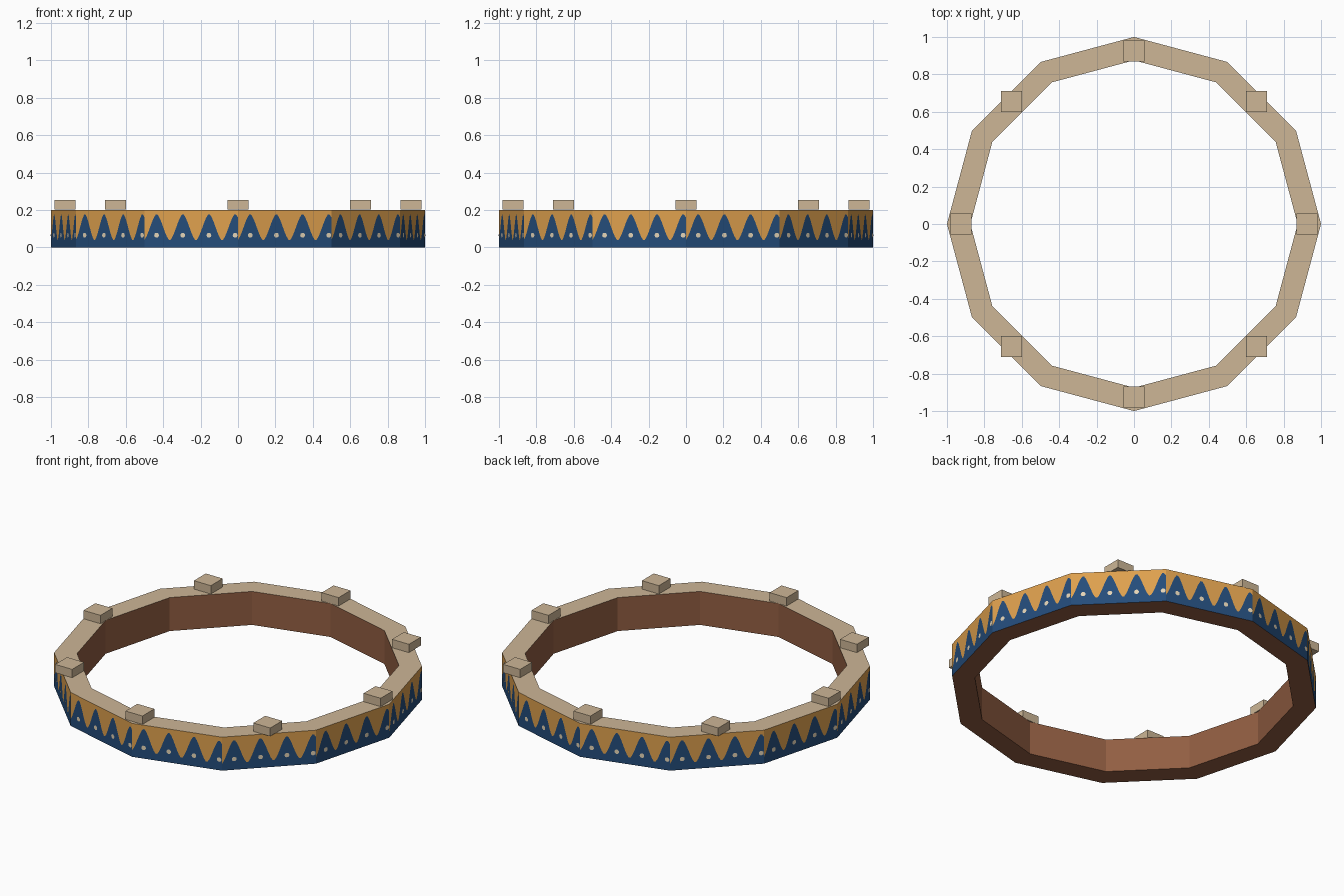
import bpy, bmesh, math
from mathutils import Vector

if "Cube" in bpy.data.objects:
    bpy.data.objects.remove(bpy.data.objects["Cube"])

SIDES, R_OUT, R_IN, H = 12, 1.0, 0.875, 0.2
PEAKS = (0.13, 0.41, 0.69, 0.97)      # repeated motif along each facet
PERIOD = 0.28


def material(name, r, g, b):
    lin = [((c / 255 + 0.055) / 1.055) ** 2.4 for c in (r, g, b)]
    m = bpy.data.materials.new(name)
    m.diffuse_color = (*lin, 1)
    m.use_nodes = True
    m.node_tree.nodes["Principled BSDF"].inputs["Base Color"].default_value = m.diffuse_color
    return m


tan = material("pale wood", 205, 182, 150)
brown = material("brown wood", 146, 94, 66)
ochre = material("ochre paint", 222, 160, 78)
blue = material("blue paint", 36, 76, 122)
cream = material("cream paint", 228, 212, 182)


def finish(name, bm, mats):
    me = bpy.data.meshes.new(name)
    bm.to_mesh(me)
    bm.free()
    for m in mats:
        me.materials.append(m)
    ob = bpy.data.objects.new(name, me)
    bpy.context.collection.objects.link(ob)
    return ob


def corner(i, r, z=0.0):
    a = math.tau * i / SIDES
    return Vector((r * math.cos(a), r * math.sin(a), z))


def face(bm, pts, mat):
    f = bm.faces.new([bm.verts.new(p) for p in pts])
    f.material_index = mat


def wave(t):
    # rounded zigzag between z 0.035 and 0.18
    ph = (t - PEAKS[0]) / PERIOD
    tri = 1 - 4 * abs(ph - round(ph))
    return 0.108 + 0.072 * (0.65 * math.cos(math.tau * ph) + 0.35 * tri)


# ring body: top, underside and inner wall
bm = bmesh.new()
for i in range(SIDES):
    j = i + 1
    face(bm, [corner(i, R_IN, H), corner(i, R_OUT, H), corner(j, R_OUT, H), corner(j, R_IN, H)], 0)
    face(bm, [corner(i, R_IN), corner(j, R_IN), corner(j, R_OUT), corner(i, R_OUT)], 1)
    face(bm, [corner(j, R_IN), corner(i, R_IN), corner(i, R_IN, H), corner(j, R_IN, H)], 1)
finish("ring_body", bm, [tan, brown])

# painted outer wall: blue below the wave, ochre above
bm = bmesh.new()
COLS = 50
up = Vector((0, 0, 1))
for i in range(SIDES):
    a, b = corner(i, R_OUT), corner(i + 1, R_OUT)
    for k in range(COLS):
        t0, t1 = k / COLS, (k + 1) / COLS
        p, q = a.lerp(b, t0), a.lerp(b, t1)
        z0, z1 = up * wave(t0), up * wave(t1)
        face(bm, [p, q, q + z1, p + z0], 0)
        face(bm, [p + z0, q + z1, q + up * H, p + up * H], 1)
finish("painted_outer_wall", bm, [blue, ochre])

# cream dots under each peak, as thin plates
bm = bmesh.new()
for i in range(SIDES):
    a, b = corner(i, R_OUT), corner(i + 1, R_OUT)
    along = (b - a).normalized()
    out = along.cross(up) * 0.002
    for t in PEAKS:
        c = a.lerp(b, t) + up * 0.065 + out
        face(bm, [c + 0.0135 * (along * math.cos(math.tau * n / 10) + up * math.sin(math.tau * n / 10))
                  for n in range(10)], 0)
finish("cream_dots", bm, [cream])

# eight square blocks on the rim, all aligned to the axes
for n in range(8):
    ang = math.tau * n / 8
    bm = bmesh.new()
    bmesh.ops.create_cube(bm, size=1)
    bmesh.ops.scale(bm, vec=(0.112, 0.112, 0.05), verts=bm.verts)
    ob = finish(f"rim_block_{n + 1}", bm, [tan])
    ob.location = (0.926 * math.cos(ang), 0.926 * math.sin(ang), H + 0.027)
